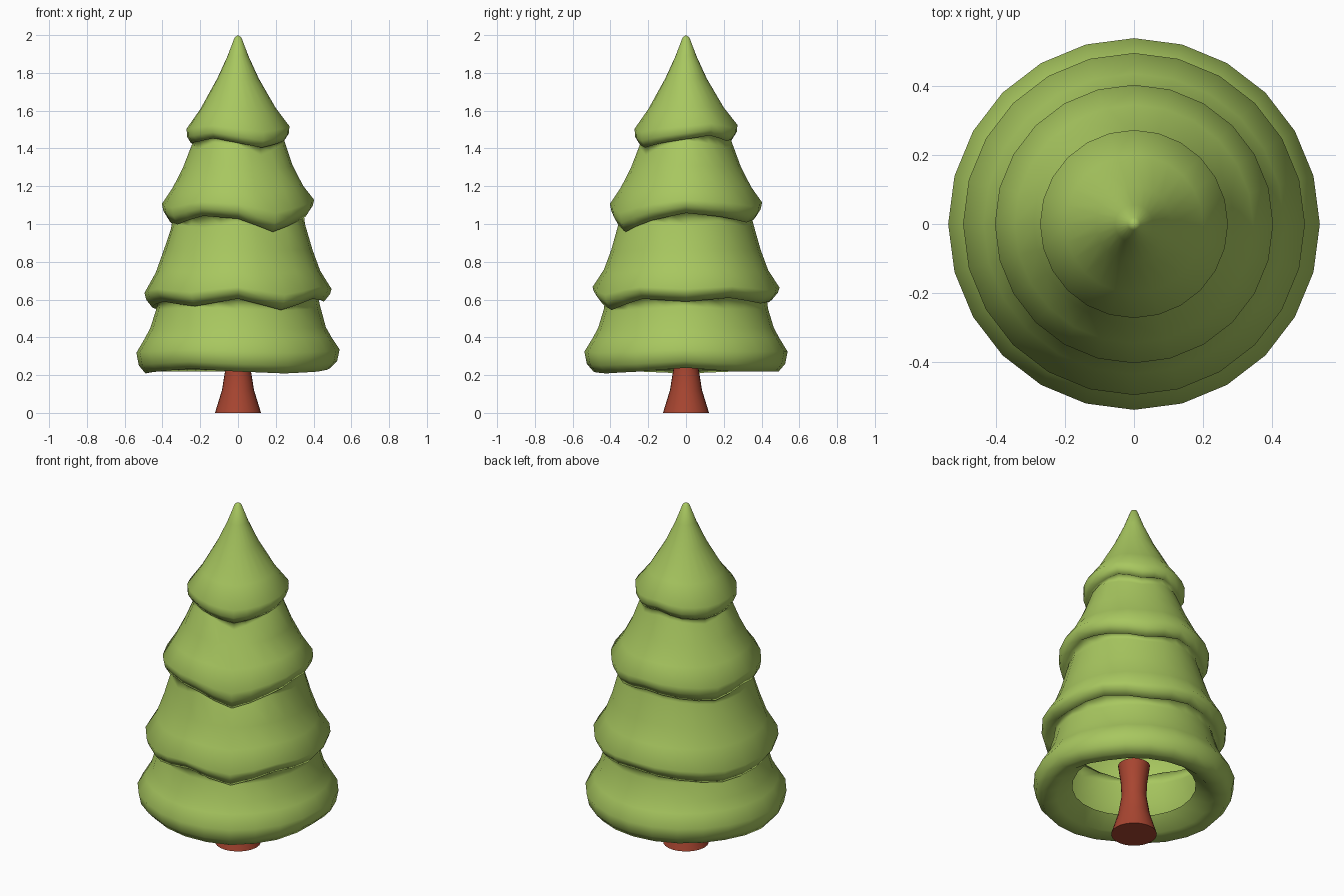
import bpy, bmesh, math

if "Cube" in bpy.data.objects:
    bpy.data.objects.remove(bpy.data.objects["Cube"])

SIDES = 24


def material(name, rgb):
    m = bpy.data.materials.new(name)
    m.diffuse_color = (*rgb, 1)
    m.use_nodes = True
    m.node_tree.nodes["Principled BSDF"].inputs["Base Color"].default_value = m.diffuse_color
    return m


def lathe(name, rings, mat, tip=None, caps=False):
    """Skin rings given as functions angle -> (radius, z), listed top to bottom."""
    bm = bmesh.new()
    loops = []
    for ring in rings:
        loop = []
        for i in range(SIDES):
            a = 2 * math.pi * i / SIDES
            r, z = ring(math.degrees(a))
            loop.append(bm.verts.new((r * math.cos(a), r * math.sin(a), z)))
        loops.append(loop)
    for up, low in zip(loops, loops[1:]):
        for i in range(SIDES):
            j = (i + 1) % SIDES
            bm.faces.new((up[i], low[i], low[j], up[j]))
    if tip is not None:
        t = bm.verts.new((0, 0, tip))
        for i in range(SIDES):
            bm.faces.new((t, loops[0][i], loops[0][(i + 1) % SIDES]))
    if caps:
        bm.faces.new(loops[0])
        bm.faces.new(loops[-1][::-1])
    for f in bm.faces:
        f.smooth = True
    me = bpy.data.meshes.new(name)
    bm.to_mesh(me)
    bm.free()
    me.materials.append(mat)
    ob = bpy.data.objects.new(name, me)
    bpy.context.collection.objects.link(ob)
    return ob


# Height of each tier's wavy lower edge, every 30 degrees from +x
edges = [
    [1.45, 1.47, 1.44, 1.46, 1.43, 1.42, 1.43, 1.435, 1.455, 1.43, 1.405, 1.43],
    [1.06, 1.04, 1.01, 1.04, 1.015, 0.99, 1.03, 1.00, 1.045, 1.03, 0.96, 1.02],
    [0.59, 0.61, 0.58, 0.60, 0.575, 0.545, 0.56, 0.59, 0.565, 0.605, 0.545, 0.605],
    [0.24, 0.22, 0.22, 0.22, 0.22, 0.22, 0.21, 0.22, 0.235, 0.22, 0.21, 0.22],
]


# Profile of each tier: (radius, mean height, share of the wave followed)
profiles = [
    [(0.018, 1.988, 0), (0.055, 1.89, 0), (0.11, 1.77, 0), (0.2, 1.61, 0.3), (0.272, 1.51, 0.7),
     (0.27, 1.47, 0.9), (0.25, 1.437, 1), (0.23, 1.445, 1)],
    [(0.245, 1.41, 0.8), (0.29, 1.3, 0.2), (0.345, 1.19, 0.3), (0.403, 1.1, 0.7),
     (0.395, 1.06, 0.9), (0.37, 1.018, 1), (0.345, 1.035, 1)],
    [(0.355, 0.99, 0.8), (0.395, 0.86, 0.2), (0.435, 0.75, 0.3), (0.495, 0.65, 0.7),
     (0.487, 0.62, 0.9), (0.455, 0.58, 1), (0.425, 0.6, 1)],
    [(0.435, 0.55, 0.8), (0.465, 0.45, 0.2), (0.495, 0.395, 0.3), (0.538, 0.325, 0.6),
     (0.525, 0.26, 0.8), (0.49, 0.22, 1), (0.41, 0.235, 1), (0.33, 0.3, 0.5)],
]


def wavy(r, z, share, edge):
    mean = sum(edge) / 12

    def ring(deg):
        k = deg / 30 + 1e-6
        i = int(k)
        h = edge[i % 12] + (edge[(i + 1) % 12] - edge[i % 12]) * (k - i)
        return r, z + share * (h - mean)
    return ring


green = material("leaf green", (0.39, 0.57, 0.115))
red = material("bark red", (0.39, 0.06, 0.03))

# Foliage: one continuous folded shell, open underneath
lathe("foliage", [wavy(*p, e) for prof, e in zip(profiles, edges) for p in prof],
      green, tip=2.0)

# Flared trunk
trunk_profile = [(0.085, 0.42), (0.07, 0.31), (0.067, 0.23), (0.085, 0.12), (0.122, 0.0)]
trunk = lathe("trunk", [lambda deg, p=p: p for p in trunk_profile], red, caps=True)
bpy.context.view_layer.objects.active = trunk
trunk.select_set(True)
bpy.ops.object.shade_smooth_by_angle(angle=math.radians(40))
